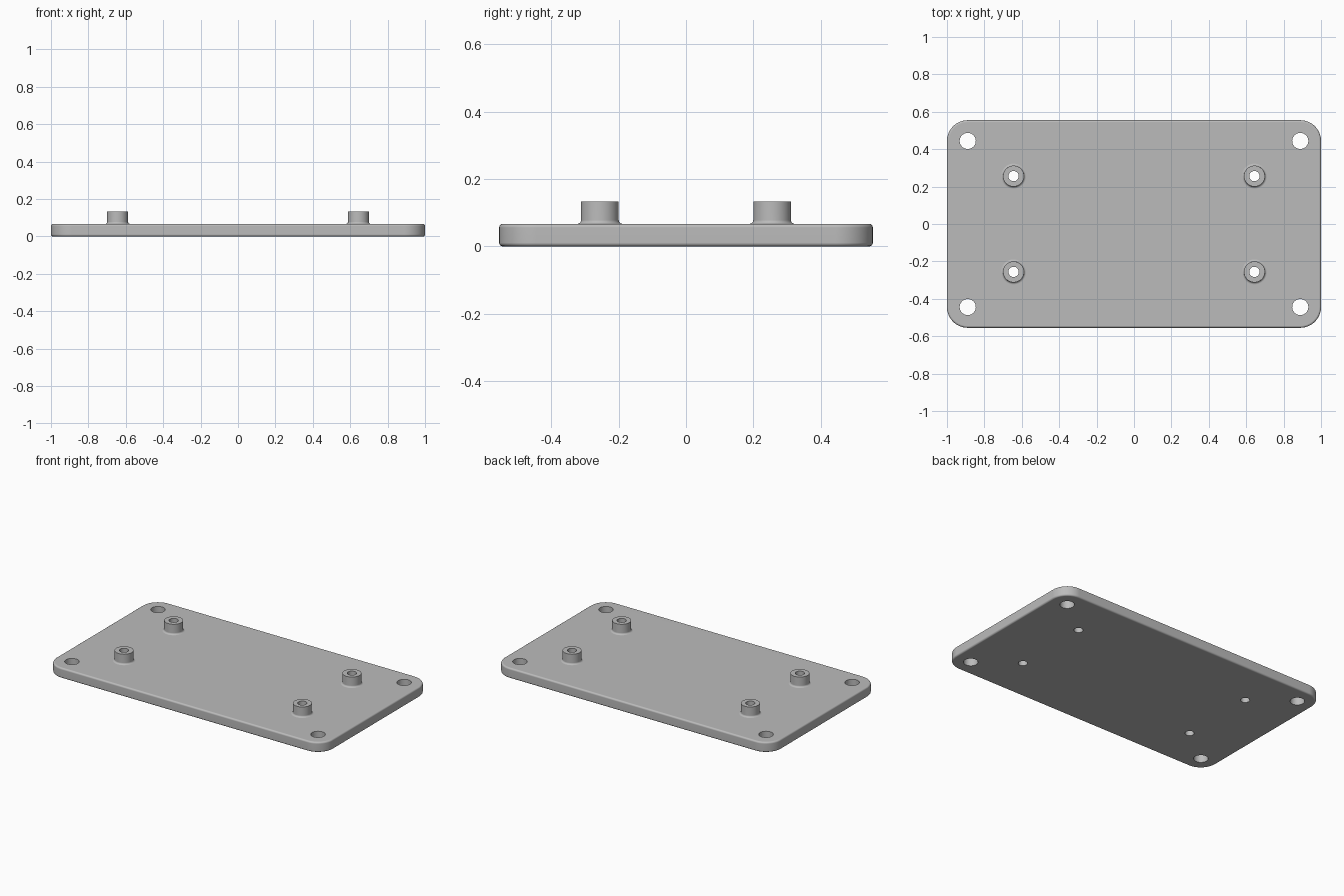
import bpy, bmesh, math

# Remove the default cube
cube = bpy.data.objects.get("Cube")
if cube:
    bpy.data.objects.remove(cube, do_unlink=True)

HALF_X, HALF_Y, THICK, TOP = 1.0, 0.555, 0.067, 0.134
CORNER_R, FILLET = 0.111, 0.011
MOUNT = (0.889, 0.444, 0.043)       # corner holes: x, y, radius
POST = (0.644, 0.256, 0.0275)       # post bores: x, y, radius
POST_R = 0.056
SIDES = 48

grey = bpy.data.materials.new("light grey")
grey.use_nodes = True
grey.diffuse_color = (0.5, 0.5, 0.5, 1)
grey.node_tree.nodes["Principled BSDF"].inputs["Base Color"].default_value = (0.5, 0.5, 0.5, 1)


def make_object(name, bm):
    bmesh.ops.recalc_face_normals(bm, faces=bm.faces)
    mesh = bpy.data.meshes.new(name)
    bm.to_mesh(mesh)
    bm.free()
    mesh.materials.append(grey)
    obj = bpy.data.objects.new(name, mesh)
    bpy.context.collection.objects.link(obj)
    return obj


def activate(obj):
    bpy.ops.object.select_all(action='DESELECT')
    obj.select_set(True)
    bpy.context.view_layer.objects.active = obj


def smooth(obj):
    activate(obj)
    bpy.ops.object.shade_smooth_by_angle(angle=math.radians(35))
    obj.modifiers.new("Weighted normals", 'WEIGHTED_NORMAL').keep_sharp = True


def corners(x, y):
    return [(sx * x, sy * y) for sx in (-1, 1) for sy in (-1, 1)]


# Base plate: rounded outline extruded, rims filleted
bm = bmesh.new()
outline = []
for quarter, (sx, sy) in enumerate([(1, 1), (-1, 1), (-1, -1), (1, -1)]):
    for i in range(13):
        a = math.pi / 2 * (quarter + i / 12)
        outline.append(bm.verts.new((sx * (HALF_X - CORNER_R) + CORNER_R * math.cos(a),
                                     sy * (HALF_Y - CORNER_R) + CORNER_R * math.sin(a), 0)))
bottom = bm.faces.new(outline)
top = bmesh.ops.extrude_face_region(bm, geom=[bottom], use_keep_orig=True)
bmesh.ops.translate(bm, verts=[v for v in top["geom"] if isinstance(v, bmesh.types.BMVert)],
                    vec=(0, 0, THICK))
bmesh.ops.recalc_face_normals(bm, faces=bm.faces)
rims = [e for e in bm.edges if abs(e.verts[0].co.z - e.verts[1].co.z) < 1e-5]
bmesh.ops.bevel(bm, geom=rims, offset=FILLET, segments=4, profile=0.5, affect='EDGES')
plate = make_object("base_plate", bm)

# Drill the corner holes and the post bores through the plate
bm = bmesh.new()
for hx, hy, radius in (MOUNT, POST):
    for x, y in corners(hx, hy):
        drill = bmesh.ops.create_cone(bm, cap_ends=True, segments=SIDES,
                                      radius1=radius, radius2=radius, depth=0.4)
        bmesh.ops.translate(bm, verts=drill["verts"], vec=(x, y, 0))
cutter = make_object("hole_cutter", bm)
cutter.hide_render = True
cut = plate.modifiers.new("Holes", 'BOOLEAN')
cut.operation, cut.solver, cut.object = 'DIFFERENCE', 'EXACT', cutter
activate(plate)
bpy.ops.object.modifier_apply(modifier=cut.name)
bpy.data.objects.remove(cutter, do_unlink=True)
smooth(plate)

# Standoff posts: lathed tube with a flared foot
profile = []
for i in range(6):
    a = math.pi / 2 * i / 5
    profile.append((POST_R + FILLET * (1 - math.sin(a)), THICK + FILLET * (1 - math.cos(a))))
profile += [(POST_R, TOP), (POST[2], TOP), (POST[2], THICK)]

for (x, y), name in zip(corners(POST[0], POST[1]),
                        ("front_right", "back_right", "front_left", "back_left")):
    bm = bmesh.new()
    rings = [[bm.verts.new((r * math.cos(math.tau * i / SIDES),
                            r * math.sin(math.tau * i / SIDES), z)) for i in range(SIDES)]
             for r, z in profile]
    for lower, upper in zip(rings, rings[1:] + rings[:1]):
        for i in range(SIDES):
            j = (i + 1) % SIDES
            bm.faces.new((lower[i], lower[j], upper[j], upper[i]))
    post = make_object(name + "_standoff", bm)
    post.location = (x, y, 0)
    smooth(post)
